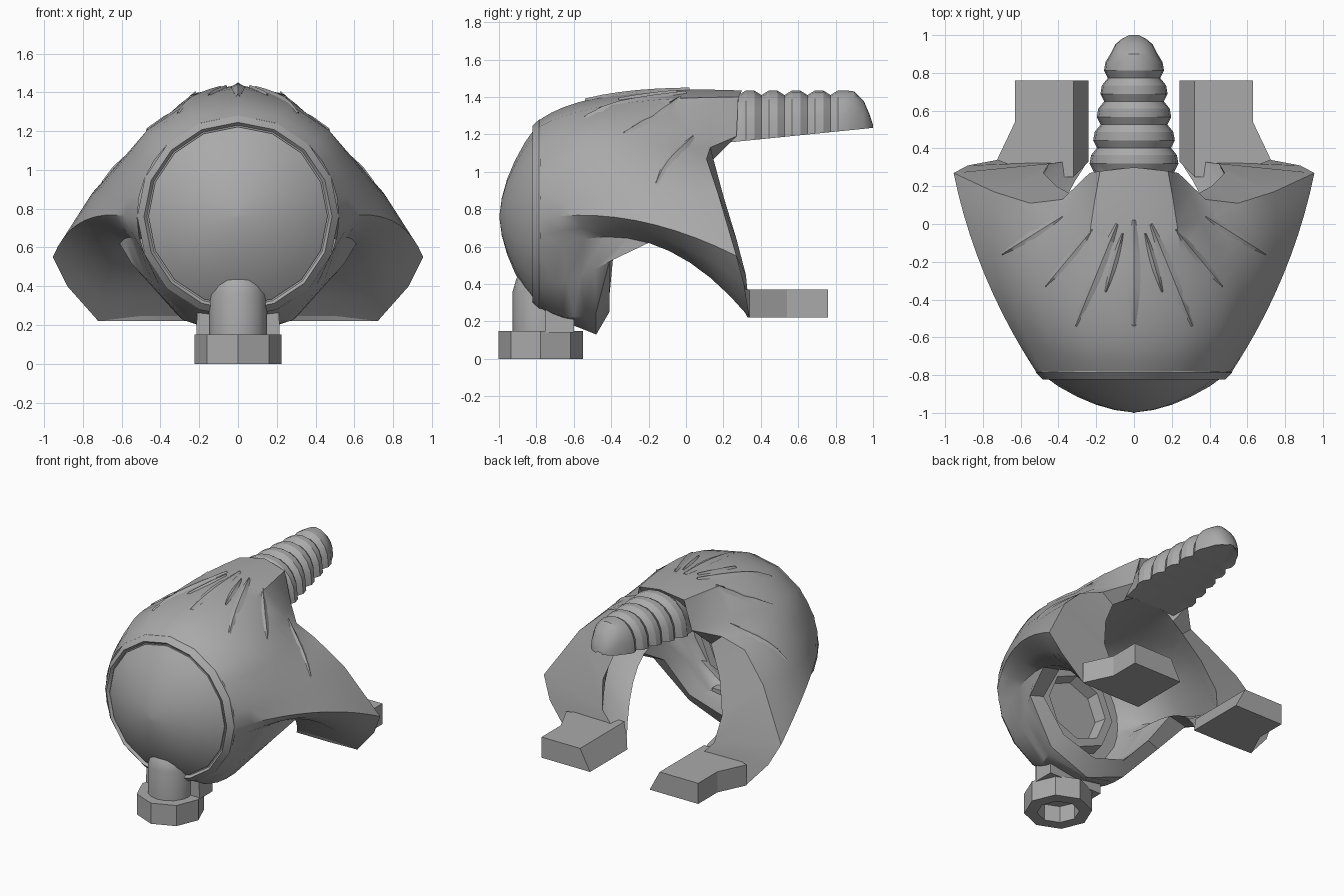
import bpy, bmesh, math
from math import sin, cos, pi, radians
from mathutils import Vector as V
from mathutils.bvhtree import BVHTree

if "Cube" in bpy.data.objects:
    bpy.data.objects.remove(bpy.data.objects["Cube"])

grey = bpy.data.materials.new("plain_grey")
grey.use_nodes = True
grey.diffuse_color = (0.4, 0.4, 0.4, 1)
grey.node_tree.nodes["Principled BSDF"].inputs["Base Color"].default_value = grey.diffuse_color

CENTRE_Z = 0.76
STEPS = 10
HALF = STEPS // 2


def finish(name, bm, angle=30, mirror=False):
    """Turn a bmesh into a shaded object, optionally mirrored in x."""
    if mirror:
        copy = bmesh.ops.duplicate(bm, geom=bm.verts[:] + bm.edges[:] + bm.faces[:])["geom"]
        for v in (g for g in copy if isinstance(g, bmesh.types.BMVert)):
            v.co.x *= -1
        bmesh.ops.reverse_faces(bm, faces=[g for g in copy if isinstance(g, bmesh.types.BMFace)])
        bmesh.ops.remove_doubles(bm, verts=bm.verts, dist=0.0005)
    bmesh.ops.recalc_face_normals(bm, faces=bm.faces)
    mesh = bpy.data.meshes.new(name)
    bm.to_mesh(mesh)
    bm.free()
    mesh.materials.append(grey)
    ob = bpy.data.objects.new(name, mesh)
    bpy.context.collection.objects.link(ob)
    bpy.ops.object.select_all(action="DESELECT")
    ob.select_set(True)
    bpy.context.view_layer.objects.active = ob
    bpy.ops.object.shade_smooth_by_angle(angle=radians(angle))


def loft(bm, rings, close=True):
    """Skin a row of point rings; returns the vertex rings."""
    rows = [[bm.verts.new(p) for p in ring] for ring in rings]
    n = len(rows[0])
    for a, b in zip(rows, rows[1:]):
        for i in range(n if close else n - 1):
            j = (i + 1) % n
            bm.faces.new((a[i], a[j], b[j], b[i]))
    return rows


def solid(name, rings, angle, mirror=False):
    """Capped loft."""
    bm = bmesh.new()
    rows = loft(bm, rings)
    bm.faces.new(rows[0])
    bm.faces.new(rows[-1])
    bmesh.ops.remove_doubles(bm, verts=bm.verts, dist=0.0005)
    finish(name, bm, angle, mirror)


def lathe(name, profile, sides, centre, axis, angle=30, closed=False):
    """Revolve (radius, height) points about the y or z axis."""
    def point(r, h, k):
        a = 2 * pi * k / sides
        if axis == "y":
            return centre + V((r * sin(a), h, r * cos(a)))
        return centre + V((r * sin(a), r * cos(a), h))
    pts = profile + profile[:1] if closed else profile
    rings = [[point(r, h, k) for k in range(sides)] for r, h in pts]
    if closed:
        bm = bmesh.new()
        loft(bm, rings)
        bmesh.ops.remove_doubles(bm, verts=bm.verts, dist=0.0005)
        finish(name, bm, angle)
    else:
        solid(name, rings, angle)


def ring_point(angle, radius, y):
    a = radians(angle)
    return V((radius * sin(a), y, CENTRE_Z + radius * cos(a)))


def path(start, mid, end, n):
    """Smooth curve through three points."""
    start, mid, end = V(start), V(mid), V(end)
    ts = [k / n for k in range(n + 1)]
    return [start * (1 - t) * (1 - 2 * t) + mid * 4 * t * (1 - t) + end * t * (2 * t - 1) for t in ts]


# Hood: (angle on front ring, outer middle, outer end, inner end, inner scale)
HOOD = [
    (0, (0, -.38, 1.412), (0, .3, 1.435), (0, .16, 1.165), .66),
    (22, (.26, -.38, 1.36), (.18, .28, 1.4), (.14, .16, 1.16), .69),
    (45, (.46, -.33, 1.215), (.235, .27, 1.19), (.21, .15, 1.12), .79),
    (56, (.55, -.31, 1.11), (.38, .13, 1.13), (.3, .14, 1.06), .85),
    (68, (.65, -.3, .98), (.55, .11, 1.07), (.41, .2, .87), .85),
    (79, (.72, -.29, .86), (.74, .17, .89), (.48, .27, .64), .85),
    (91, (.79, -.27, .74), (.955, .27, .55), (.45, .32, .45), .85),
    (101, (.71, -.23, .67), (.88, .31, .4), (.36, .33, .35), .82),
    (112, (.61, -.2, .62), (.72, .34, .22), (.24, .34, .22), .78),
]
# Chin cup below the hood
CHIN = [
    (135, (.46, -.6, .43), (.55, -.41, .52), (.45, -.39, .54), .85),
    (157, (.25, -.63, .22), (.31, -.48, .25), (.26, -.41, .33), .85),
    (180, (0, -.62, .185), (0, -.48, .13), (0, -.41, .25), .85),
]


def curves(rows, n, inner):
    out = []
    for angle, mid, end, rim, scale in rows:
        if inner:
            mid = (mid[0] * scale, mid[1], CENTRE_Z + (mid[2] - CENTRE_Z) * scale)
            out.append(path(ring_point(angle, .43, -.68), mid, rim, n))
        else:
            out.append(path(ring_point(angle, .52, -.78), mid, end, n))
    return out


# Outer and inner skins share one layout, so their rims can be bridged
bm = bmesh.new()
skins = []
for inner in (False, True):
    hood = loft(bm, curves(HOOD, STEPS, inner), close=False)
    chin = [hood[-1][:HALF + 1]]
    chin += [[bm.verts.new(p) for p in c] for c in curves(CHIN, HALF, inner)]
    for a, b in zip(chin, chin[1:]):
        for i in range(HALF):
            bm.faces.new((a[i], a[i + 1], b[i + 1], b[i]))
    skins.append([c[-1] for c in hood] + hood[-1][HALF:-1][::-1] + [c[-1] for c in chin[1:]])
surface = BVHTree.FromBMesh(bm)
for k in range(len(skins[0]) - 1):
    (a, b), (c, d) = skins[0][k:k + 2], skins[1][k:k + 2]
    bm.faces.new((a, b, d, c))
finish("mask_hood", bm, 35, mirror=True)

# Creases fanning out over the top of the hood: (x, y) ends and half width
CREASES = [((0, .02), (0, -.54), .035), ((.09, 0), (.31, -.54), .03),
           ((.06, -.05), (.15, -.36), .018), ((.22, -.03), (.47, -.33), .022),
           ((.38, .04), (.7, -.16), .022)]


def on_hood(p, lift):
    hit = surface.ray_cast(V((max(p.x, .001), p.y, 2)), V((0, 0, -1)))[0]
    return V((p.x, p.y, (hit.z if hit else 1) + lift))


bm = bmesh.new()
for start, end, width in CREASES:
    a, b = V(start), V(end)
    side = V((-(b - a).y, (b - a).x)).normalized() * width
    for sign in (-1, 1):
        strip = []
        for k in range(7):
            t = k / 6
            c = a.lerp(b, t)
            edge = c + side * sign * sin(pi * (.08 + .84 * t))
            strip.append((on_hood(c, .012), on_hood(edge, 0)))
        loft(bm, strip, close=False)
finish("hood_creases", bm, 15, mirror=True)

# Feet at the ends of the side wings, sloping forward under the wing
FOOT = [(.24, .33), (.24, .76), (.63, .76), (.63, .54), (.725, .34), (.5, .33)]
solid("wing_feet", [[(x + (.08 if x < .3 else 0) * k, y - (.08 if y == .33 else 0) * k, .22 + .15 * k)
                     for x, y in FOOT] for k in (0, 1)], 20, mirror=True)

# Ribbed strap: alternating swells and grooves, with a rounded tip
stations = [(.16, .2, 1.43)]
for k in range(5):
    y = .28 + k * .123
    w = .215 - .019 * k
    stations += [(y, w, 1.41), (y + .04, w + .02, 1.435), (y + .085, w + .012, 1.435)]
stations += [(.9, .125, 1.43), (.95, .1, 1.38), (.98, .065, 1.31), (1, .025, 1.25)]
rings = []
for y, w, top in stations:
    low = 1.15 + .085 * (y - .16) / .84
    arch = [V((w * cos(pi * k / 10), y, low + (top - low) * sin(pi * k / 10) ** .8)) for k in range(11)]
    hollow = [V((x * w, y, low + .012)) for x in (-.6, 0, .6)]
    rings.append(arch + hollow)
solid("ribbed_strap", rings, 28)

# Front lens with its rim, and the wall with a vent behind it
hub = V((0, 0, CENTRE_Z))
lathe("front_lens", [(.46, -.76), (.462, -.815), (.4, -.86), (.3, -.915),
                     (.2, -.957), (.1, -.985), (.01, -.997)], 16, hub, "y", 40)
lathe("lens_rim", [(.4, -.74), (.52, -.765), (.52, -.785), (.485, -.822), (.47, -.805), (.4, -.8)],
      16, hub, "y", 25, closed=True)
lathe("inner_wall", [(.44, -.72), (.44, -.68)], 16, hub, "y")
lathe("inner_vent", [(.32, -.7), (.3, -.58), (.24, -.58), (.22, -.66), (.01, -.66)],
      8, hub - V((0, 0, .05)), "y", 25)

# Hose stem, collar and hollow nut underneath
foot = V((0, -.777, 0))
lathe("hose_stem", [(.15, .13), (.15, .36), (.13, .43), (.08, .48)], 16, foot, "z", 40)
solid("stem_collar", [[(-w, -.75, z), (w, -.75, z), (w, -.6, z), (-w, -.6, z)]
                      for w, z in ((.215, .14), (.21, .32))], 25)
lathe("stem_nut", [(.225, 0), (.225, .15), (.01, .15), (.01, .12), (.14, .12), (.14, 0)],
      8, foot, "z", 25, closed=True)
